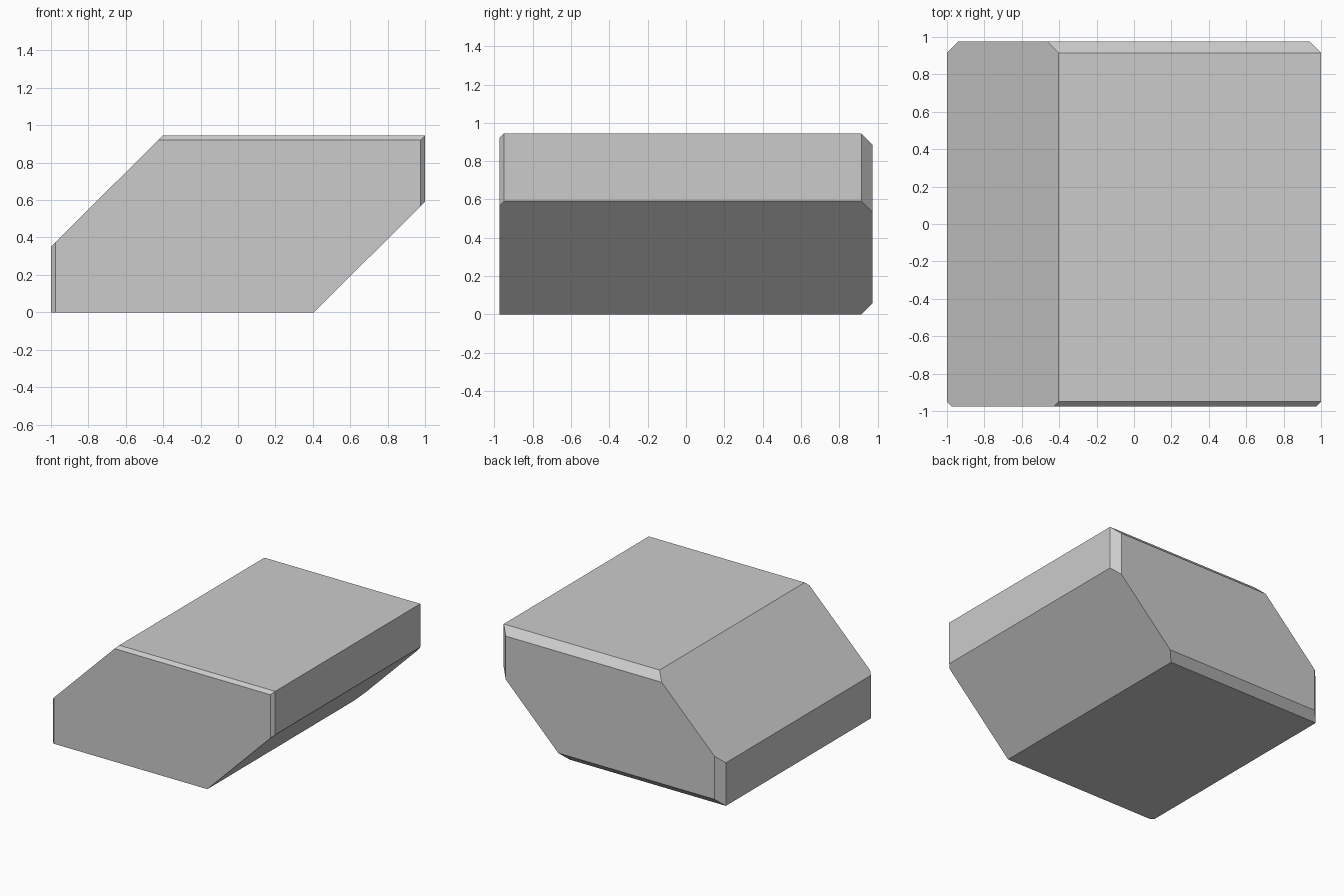
import bpy, bmesh
from mathutils import Vector

if "Cube" in bpy.data.objects:
    bpy.data.objects.remove(bpy.data.objects["Cube"])

H, Y = 0.945, 0.975          # height, half depth
FRONT, BACK = 0.025, 0.06    # chamfer sizes

# Slanted hexagonal side profile (x, z)
profile = [(-1, 0), (0.407, 0), (1, 0.592), (1, H), (-0.403, H), (-1, 0.35)]

# Extrude the profile along y
bm = bmesh.new()
face = bm.faces.new([bm.verts.new((x, -Y, z)) for x, z in profile])
ext = bmesh.ops.extrude_face_region(bm, geom=[face])
new_verts = [v for v in ext["geom"] if isinstance(v, bmesh.types.BMVert)]
bmesh.ops.translate(bm, verts=new_verts, vec=(0, 2 * Y, 0))


def chamfer(corner, normal, size):
    """Slice a 45 degree strip off the edge through corner."""
    n = Vector(normal)
    inward = Vector((0, -n.y, 0)) * size
    bmesh.ops.bisect_plane(bm, geom=bm.verts[:] + bm.edges[:] + bm.faces[:],
                           plane_co=Vector(corner) + inward, plane_no=n,
                           clear_outer=True, dist=1e-6)
    bmesh.ops.holes_fill(bm, edges=[e for e in bm.edges if e.is_boundary])


# Chamfers on the top, sides and (back only) bottom edges
for s, size in ((-1, FRONT), (1, BACK)):
    chamfer((0, s * Y, H), (0, s, 1), size)
    chamfer((1, s * Y, 0), (1, s, 0), size)
    chamfer((-1, s * Y, 0), (-1, s, 0), size)
chamfer((0, Y, 0), (0, 1, -1), BACK)

bmesh.ops.recalc_face_normals(bm, faces=bm.faces[:])
mesh = bpy.data.meshes.new("slanted_block")
bm.to_mesh(mesh)
bm.free()
block = bpy.data.objects.new("slanted_block", mesh)
bpy.context.collection.objects.link(block)
